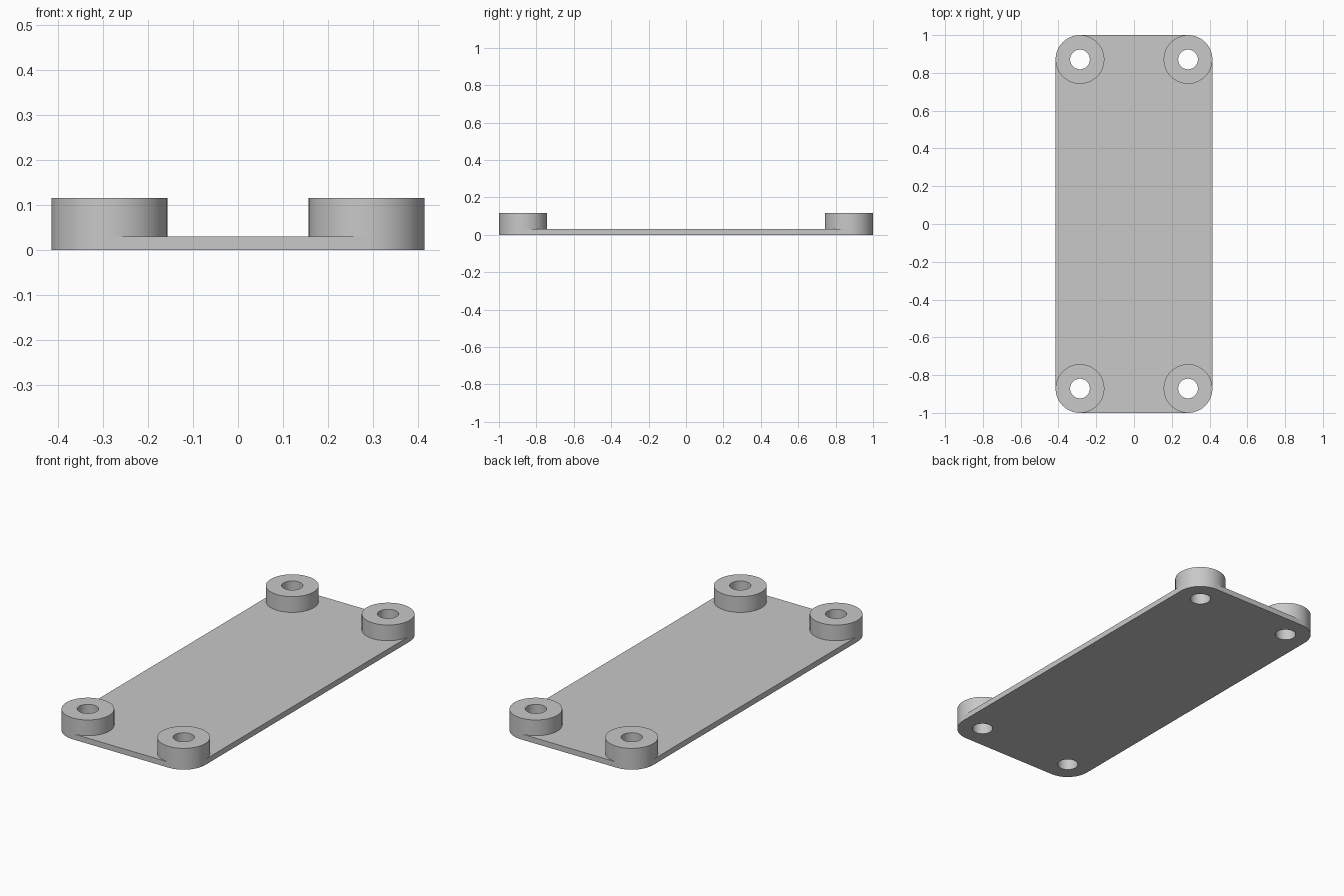
import bpy, bmesh
from math import cos, sin, pi

cube = bpy.data.objects.get("Cube")
if cube:
    bpy.data.objects.remove(cube, do_unlink=True)

HALF_X, HALF_Y = 0.415, 1.0
BOSS_R, HOLE_R = 0.129, 0.052
PLATE_TOP, BOSS_TOP = 0.03, 0.115
CX, CY = HALF_X - BOSS_R, HALF_Y - BOSS_R
SEGMENTS = 64

grey = bpy.data.materials.new("plain grey")
grey.use_nodes = True
colour = (0.58, 0.58, 0.58, 1)
grey.diffuse_color = colour
grey.node_tree.nodes["Principled BSDF"].inputs["Base Color"].default_value = colour


def arc(cx, cy, r, start=0.0, steps=SEGMENTS):
    """Points counter-clockwise on a circle, on the shared segment spacing."""
    return [(cx + r * cos(start + 2 * pi * i / SEGMENTS),
             cy + r * sin(start + 2 * pi * i / SEGMENTS)) for i in range(steps)]


def prism(name, loops, z0, z1):
    """Extrude an outline with holes from z0 to z1."""
    bm = bmesh.new()
    edges = []
    for loop in loops:
        vs = [bm.verts.new((x, y, z0)) for x, y in loop]
        edges += [bm.edges.new((a, b)) for a, b in zip(vs, vs[1:] + vs[:1])]
    bmesh.ops.triangle_fill(bm, use_beauty=True, edges=edges)
    top = bmesh.ops.extrude_face_region(bm, geom=bm.faces[:], use_keep_orig=True)
    moved = [g for g in top["geom"] if isinstance(g, bmesh.types.BMVert)]
    bmesh.ops.translate(bm, vec=(0, 0, z1 - z0), verts=moved)
    bmesh.ops.recalc_face_normals(bm, faces=bm.faces[:])
    mesh = bpy.data.meshes.new(name)
    bm.to_mesh(mesh)
    bm.free()
    mesh.materials.append(grey)
    obj = bpy.data.objects.new(name, mesh)
    bpy.context.collection.objects.link(obj)
    bpy.ops.object.select_all(action="DESELECT")
    obj.select_set(True)
    bpy.context.view_layer.objects.active = obj
    bpy.ops.object.shade_smooth_by_angle(angle=pi / 6)
    return obj


# Corners in counter-clockwise order, starting at the back left
corners = [("back_left", 1, 1), ("back_right", -1, 1),
           ("front_right", -1, -1), ("front_left", 1, -1)]

# Base plate with rounded corners and four through holes
outline = []
for i, (_, sx, sy) in enumerate(corners):
    outline += arc(sx * CX, sy * CY, BOSS_R, i * pi / 2, SEGMENTS // 4 + 1)
holes = [arc(sx * CX, sy * CY, HOLE_R) for _, sx, sy in corners]
prism("base_plate", [outline] + holes, 0, PLATE_TOP)

# Hollow round standoff on each corner
for name, sx, sy in corners:
    prism(name + "_standoff",
          [arc(sx * CX, sy * CY, BOSS_R), arc(sx * CX, sy * CY, HOLE_R)],
          PLATE_TOP, BOSS_TOP)
